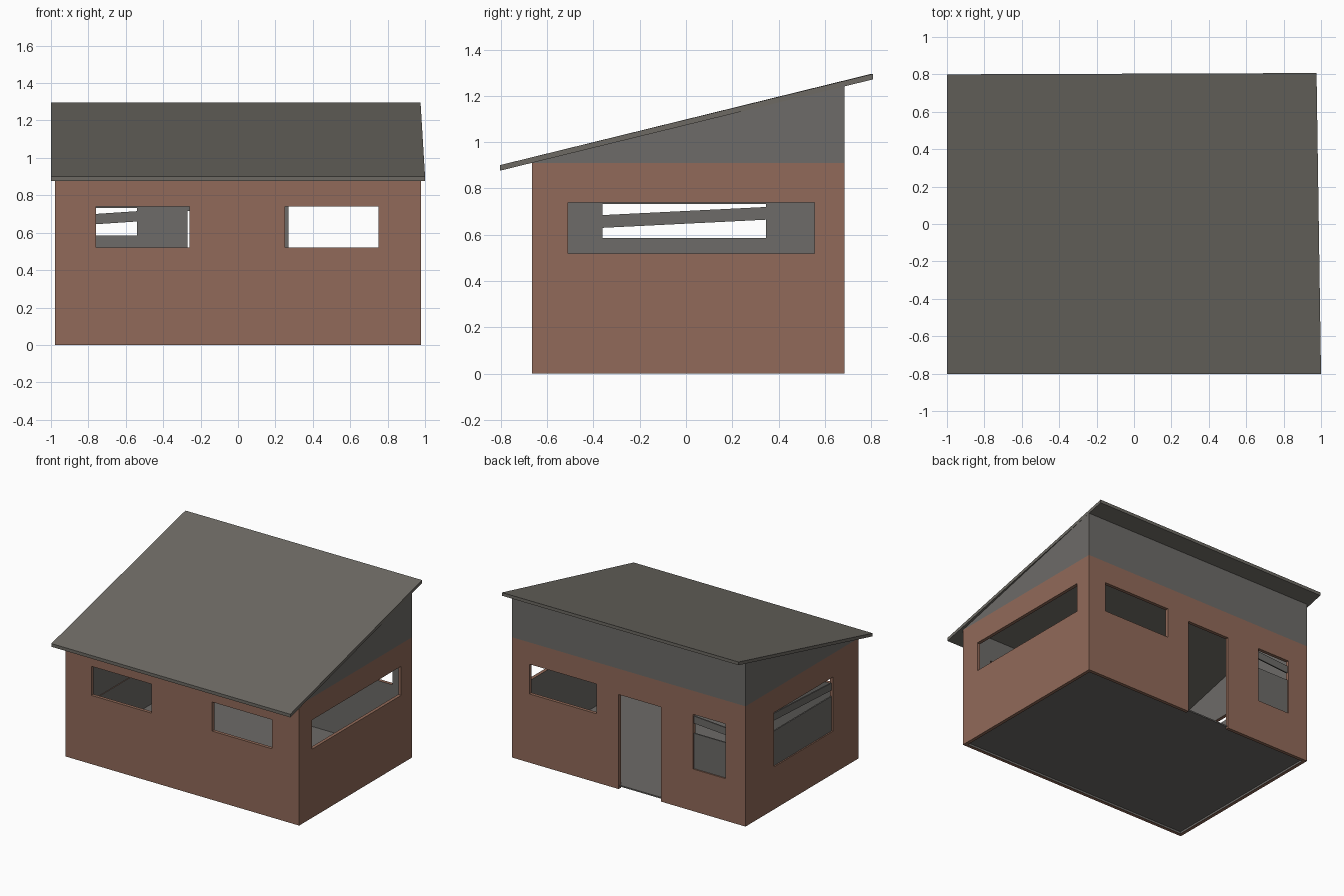
import bpy, bmesh
from mathutils import Vector

if "Cube" in bpy.data.objects:
    bpy.data.objects.remove(bpy.data.objects["Cube"])


def material(name, rgb):
    m = bpy.data.materials.new(name)
    m.diffuse_color = (*rgb, 1)
    m.use_nodes = True
    m.node_tree.nodes["Principled BSDF"].inputs["Base Color"].default_value = m.diffuse_color
    return m


BRICK = material("brick", (0.283, 0.144, 0.100))
GREY = material("grey_plaster", (0.153, 0.147, 0.138))
ROOF = material("roof_grey", (0.153, 0.144, 0.126))

X, Y0, Y1, T = 0.978, -0.665, 0.685, 0.025   # outer walls and thickness
BAND = 0.91                                  # top of the brick
SLOPE = 0.246


def prism(name, profile, axis, depth, mats):
    """Extrude a closed 2D profile along x, y or z from depth[0] to depth[1]."""
    bm = bmesh.new()

    def point(p, d):
        c = list(p)
        c.insert(axis, d)
        return Vector(c)

    base = bm.faces.new([bm.verts.new(point(p, depth[0])) for p in profile])
    ext = bmesh.ops.extrude_face_region(bm, geom=[base])
    move = Vector((0, 0, 0))
    move[axis] = depth[1] - depth[0]
    bmesh.ops.translate(bm, vec=move,
                        verts=[g for g in ext["geom"] if isinstance(g, bmesh.types.BMVert)])
    bmesh.ops.recalc_face_normals(bm, faces=bm.faces)
    me = bpy.data.meshes.new(name)
    bm.to_mesh(me)
    bm.free()
    for m in mats:
        me.materials.append(m)
    ob = bpy.data.objects.new(name, me)
    bpy.context.collection.objects.link(ob)
    return ob


def box(name, xs, ys, zs, mats):
    (a, b), (c, d) = xs, ys
    return prism(name, [(a, c), (b, c), (b, d), (a, d)], 2, zs, mats)


# Wall body with a sloping top that ends inside the roof slab
def wall_top(y):
    return 0.888 + (y + 0.8) * SLOPE


walls = prism("walls", [(Y0, 0), (Y1, 0), (Y1, wall_top(Y1)), (Y0, wall_top(Y0))],
              0, (-X, X), [BRICK, GREY])

# Room space, windows and door to be cut out
FRONT, BACK = (Y0 - 0.1, Y0 + 0.1), (Y1 - 0.1, Y1 + 0.1)
LEFT, RIGHT = (-X - 0.1, -X + 0.1), (X - 0.1, X + 0.1)
openings = [
    ("room", (-X + T, X - T), (Y0 + T, Y1 - T), (-0.2, 1.6)),
    ("front_window_left", (-0.76, -0.26), FRONT, (0.52, 0.74)),
    ("front_window_right", (0.25, 0.75), FRONT, (0.52, 0.74)),
    ("back_window_wide", (0.27, 0.83), BACK, (0.52, 0.745)),
    ("back_door", (-0.27, 0.084), BACK, (-0.1, 0.715)),
    ("back_window_small", (-0.81, -0.54), BACK, (0.318, 0.732)),
    ("right_window", RIGHT, (-0.51, 0.555), (0.52, 0.74)),
    ("left_window", LEFT, (-0.36, 0.345), (0.322, 0.732)),
]
cutters = []
for name, xs, ys, zs in openings:
    c = box(name + "_cutter", xs, ys, zs, [])
    c.hide_render = True
    mod = walls.modifiers.new(name, "BOOLEAN")
    mod.operation = "DIFFERENCE"
    mod.solver = "EXACT"
    mod.object = c
    cutters.append(c)
bpy.context.view_layer.update()
cut = walls.evaluated_get(bpy.context.evaluated_depsgraph_get())
bm = bmesh.new()
bm.from_mesh(cut.to_mesh())
cut.to_mesh_clear()
walls.modifiers.clear()
for c in cutters:
    bpy.data.objects.remove(c)

# Brick below the band outside, grey above it and on all inner faces
bmesh.ops.bisect_plane(bm, geom=bm.verts[:] + bm.edges[:] + bm.faces[:],
                       plane_co=(0, 0, BAND), plane_no=(0, 0, 1))
for f in bm.faces:
    p = f.calc_center_median()
    inner = (abs(f.normal.z) < 0.5 and abs(p.x) < X - T + 0.001
             and Y0 + T - 0.001 < p.y < Y1 - T + 0.001)
    f.material_index = 1 if inner or p.z > BAND else 0
bm.to_mesh(walls.data)
bm.free()

# Floor, slightly raised
box("floor", (-X + T / 2, X - T / 2), (Y0 + T / 2, Y1 - T / 2), (0.015, 0.025), [GREY])

# Lean-to roof slab, slightly skewed at the back right corner
roof = prism("roof", [(-0.803, 0.877), (0.8, 1.271), (0.8, 1.295), (-0.803, 0.901)],
             0, (-1, 1), [ROOF])
for v in roof.data.vertices:
    if v.co.x > 0 and v.co.y > 0:
        v.co.x = 0.976
        v.co.y = 0.807

# Lower panels and slanted bars in the back left corner windows
xm, ym = -X + T * 0.6, Y1 - T * 0.6
box("left_window_panel", (xm - 0.005, xm + 0.005), (-0.36, 0.345), (0.322, 0.585), [GREY])
box("back_window_panel", (-0.81, -0.54), (ym - 0.005, ym + 0.005), (0.318, 0.585), [GREY])
prism("left_window_bar", [(-0.36, 0.63), (0.345, 0.665), (0.345, 0.72), (-0.36, 0.685)],
      0, (xm - 0.005, xm + 0.005), [GREY])
prism("back_window_bar", [(-0.81, 0.642), (-0.54, 0.66), (-0.54, 0.715), (-0.81, 0.697)],
      1, (ym - 0.005, ym + 0.005), [GREY])
